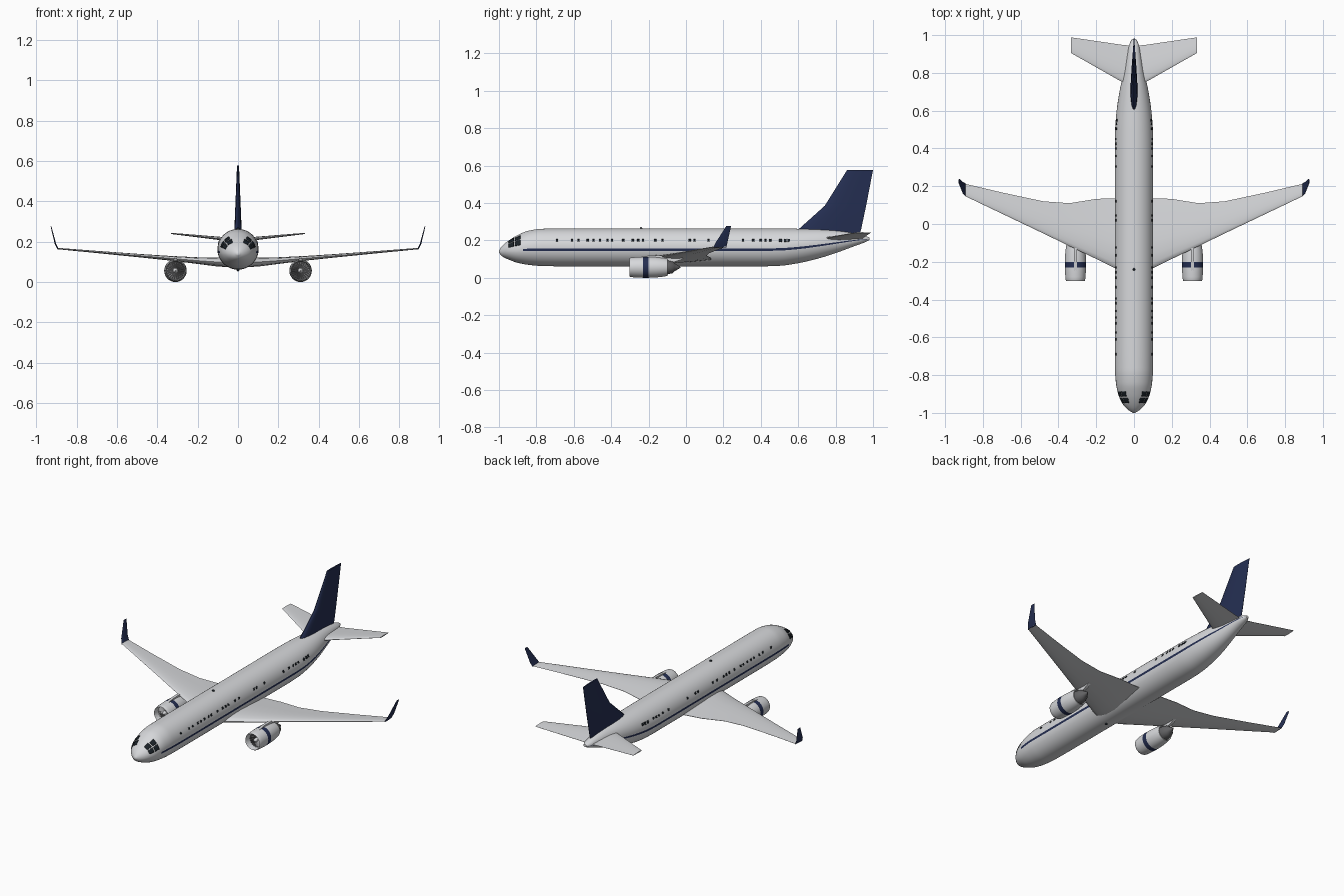
import bpy
from math import sin, cos, pi, radians
from mathutils import Vector

if "Cube" in bpy.data.objects:
    bpy.data.objects.remove(bpy.data.objects["Cube"])


def material(name, color, rough=0.5):
    m = bpy.data.materials.new(name)
    m.use_nodes = True
    m.diffuse_color = (*color, 1)
    bsdf = m.node_tree.nodes["Principled BSDF"]
    bsdf.inputs["Base Color"].default_value = (*color, 1)
    bsdf.inputs["Roughness"].default_value = rough
    return m


WHITE = material("pale grey paint", (0.68, 0.69, 0.71))
NAVY = material("navy paint", (0.018, 0.028, 0.085))
GLASS = material("dark glass", (0.01, 0.015, 0.02))
METAL = material("dark metal", (0.12, 0.12, 0.125))
BLADE = material("fan blade grey", (0.3, 0.3, 0.31))


def make(name, verts, faces, mats, smooth=40, mirror=False, rule=None):
    """Mesh object; rule(face centre, face index) picks the material."""
    me = bpy.data.meshes.new(name)
    me.from_pydata([tuple(v) for v in verts], [], faces)
    ob = bpy.data.objects.new(name, me)
    bpy.context.collection.objects.link(ob)
    for m in mats:
        me.materials.append(m)
    if rule:
        for p in me.polygons:
            p.material_index = rule(p.center, p.index)
    bpy.ops.object.select_all(action="DESELECT")
    ob.select_set(True)
    bpy.context.view_layer.objects.active = ob
    bpy.ops.object.mode_set(mode="EDIT")
    bpy.ops.mesh.select_all(action="SELECT")
    bpy.ops.mesh.normals_make_consistent(inside=False)
    bpy.ops.object.mode_set(mode="OBJECT")
    if smooth:
        bpy.ops.object.shade_smooth_by_angle(angle=radians(smooth))
    if mirror:
        ob.modifiers.new("both sides", "MIRROR")
    return ob


def loft(name, rings, mats, caps=True, **kw):
    """Skin a list of closed rings with equal point counts."""
    n = len(rings[0])
    verts = [v for r in rings for v in r]
    faces = [(i * n + j, i * n + (j + 1) % n, (i + 1) * n + (j + 1) % n, (i + 1) * n + j)
             for i in range(len(rings) - 1) for j in range(n)]
    if caps:
        faces += [tuple(range(n)), tuple(range(len(verts) - n, len(verts)))]
    return make(name, verts, faces, mats, **kw)


# Fuselage stations: y, top z, bottom z, half width
BODY = [(-1.0, .146, .134, .006), (-.985, .168, .116, .03), (-.95, .198, .098, .062),
        (-.9, .228, .08, .084), (-.84, .252, .069, .096), (-.77, .262, .063, .101),
        (-.65, .263, .061, .102), (.4, .263, .061, .102), (.5, .263, .064, .1),
        (.6, .262, .078, .092), (.7, .26, .101, .077), (.8, .253, .132, .056),
        (.9, .238, .169, .036), (.96, .224, .191, .023), (.98, .216, .202, .01)]


def station(y):
    """Smoothly interpolated top, bottom and half width."""
    i = max(k for k in range(len(BODY) - 1) if BODY[k][0] <= y or k == 0)
    a, b = BODY[i], BODY[i + 1]
    p, q = BODY[max(i - 1, 0)], BODY[min(i + 2, len(BODY) - 1)]
    h = b[0] - a[0]
    t = (y - a[0]) / h
    out = []
    for c in (1, 2, 3):
        d = (b[c] - a[c]) / h

        def slope(u, v, w):
            s, e = (v[c] - u[c]) / (v[0] - u[0] or 1), (w[c] - v[c]) / (w[0] - v[0] or 1)
            return 0 if s * e <= 0 else 2 * s * e / (s + e)
        m0 = slope(p, a, b) if i else d
        m1 = slope(a, b, q) if q != b else d
        out.append(a[c] + h * t * (m0 + t * (3 * d - 2 * m0 - m1 + t * (m0 + m1 - 2 * d))))
    return out


def skin(y, deg, lift=0):
    top, bottom, w = station(y)
    a = radians(deg)
    return Vector(((w + lift) * cos(a), y, (top + bottom) / 2 + ((top - bottom) / 2 + lift) * sin(a)))


# Fuselage with a cheat line on one strip of faces per side
SEG = 24
half = [-90 + i * 180 / SEG for i in range(SEG + 1)]
half[SEG // 2 - 1], half[SEG // 2] = -10.5, -3
angles = half + [180 - a for a in half[-2:0:-1]]
ys = [-1, -.997, -.992] + [-.985 + .0125 * i for i in range(19)] + [-.7 + .1 * i for i in range(11)]
ys += [.4 + .025 * i for i in range(24)] + [.98]
strips = (SEG // 2 - 1, len(angles) - SEG // 2)
loft("fuselage", [[skin(y, a) for a in angles] for y in ys], [WHITE, NAVY],
     rule=lambda c, i: int(i % len(angles) in strips and -.87 < c.y < .975))


def panes(name, specs, lift):
    """Thin curved plates on the fuselage: y0, y1, angle0, angle1."""
    verts, faces = [], []
    k = 4
    for y0, y1, a0, a1 in specs:
        o = len(verts)
        for i in range(k + 1):
            for j in range(k + 1):
                verts.append(skin(y0 + (y1 - y0) * i / k, a0 + (a1 - a0) * j / k, lift))
        faces += [(o + i * (k + 1) + j, o + i * (k + 1) + j + 1, o + (i + 1) * (k + 1) + j + 1,
                   o + (i + 1) * (k + 1) + j) for i in range(k) for j in range(k)]
    ob = make(name, verts, faces, [GLASS], mirror=True)
    solid = ob.modifiers.new("thickness", "SOLIDIFY")
    solid.thickness, solid.offset = 0.002, 0


# Cockpit glazing, two rows of panes per side
panes("cockpit_windows", [(-.948, -.921, 14, 37), (-.948, -.921, 42, 66),
                          (-.914, -.886, 14, 36), (-.914, -.886, 40, 60)], .001)

# Cabin windows in loose groups
cabin = [-.69, -.61, -.575, -.525, -.495, -.46, -.42, -.395, -.335, -.285, -.255, -.23,
         -.165, -.125, .02, .045, .12, .305, .36, .4, .425, .45]
panes("cabin_windows", [(y - .006, y + .006, 18.5, 25.5) for y in cabin]
      + [(y - .007, y + .007, 16, 25) for y in (.505, .53, .55)], .001)

# Aerofoil: chord fraction, half thickness fraction
FOIL = [(0, 0), (.02, .2), (.08, .36), (.2, .48), (.38, .5), (.65, .32), (1, .03)]


def blade(name, sections, mat, across="z", **kw):
    """Aerofoil surface through sections: x, leading y, trailing y, z, thickness."""
    loop = FOIL + [(f, -t) for f, t in FOIL[:0:-1]]
    axis = Vector((1, 0, 0)) if across == "x" else Vector((0, 0, 1))
    rings = [[Vector((x, a + (b - a) * f, z)) + axis * t * th for f, t in loop]
             for x, a, b, z, th in sections]
    return loft(name, rings, [mat], **kw)


blade("wings", [(0, -.28, .14, .096, .048), (.1, -.235, .136, .099, .045), (.2, -.185, .133, .106, .033),
                (.34, -.118, .11, .118, .023), (.48, -.05, .12, .13, .017), (.7, .055, .167, .149, .011),
                (.895, .148, .213, .166, .007)], WHITE, mirror=True)
blade("winglets", [(.892, .146, .216, .163, .008), (.905, .16, .222, .19, .007),
                   (.927, .215, .241, .276, .004)], NAVY, across="x", mirror=True)
blade("tailplanes", [(0, .72, .943, .208, .022), (.06, .75, .948, .213, .018),
                     (.333, .905, .988, .241, .006)], WHITE, mirror=True)
blade("tail_fin", [(0, .585, .93, .235, .036), (0, .605, .937, .262, .036), (0, .742, .963, .385, .026),
                   (0, .862, 1.0, .577, .01)], NAVY, across="x")

# Engines
EX, EZ = .31, .056


def turned(name, profile, mats, **kw):
    """Surface of revolution about the engine axis: radius, y."""
    rings = [[(EX + r * cos(2 * pi * k / 32), y, EZ + r * sin(2 * pi * k / 32)) for k in range(32)]
             for r, y in profile]
    return loft(name, rings, mats, mirror=True, **kw)


cowl = [(.036, -.12), (.044, -.262), (.046, -.295), (.0485, -.303), (.051, -.298), (.0535, -.28),
        (.0555, -.24), (.056, -.229), (.056, -.2), (.0545, -.16), (.05, -.12), (.046, -.1),
        (.043, -.1), (.036, -.12)]
turned("engine_cowls", cowl, [WHITE, NAVY], caps=False,
       rule=lambda c, i: int(-.228 < c.y < -.201 and (c.x - EX) ** 2 + (c.z - EZ) ** 2 > .0027))
turned("fan_discs", [(.0445, -.262), (.0445, -.255)], [METAL])
turned("spinners", [(.001, -.29), (.007, -.283), (.013, -.264), (.013, -.258)], [WHITE])
turned("exhaust_cones", [(.04, -.125), (.038, -.1), (.031, -.07), (.022, -.062), (.012, -.045),
                         (.002, -.03)], [METAL])

# Fan blades, twisted quads around the hub
verts, faces = [], []
COUNT = 22
for k in range(COUNT):
    for r, da, y in ((.012, 0, -.268), (.044, .03, -.27), (.044, .19, -.264), (.012, .16, -.264)):
        a = 2 * pi * k / COUNT + da
        verts.append((EX + r * cos(a), y, EZ + r * sin(a)))
    faces.append(tuple(range(4 * k, 4 * k + 4)))
make("fan_blades", verts, faces, [BLADE], smooth=0, mirror=True)

# Pylons joining the engines to the wings
outline = [(-.262, .108), (-.2, .119), (-.1, .121), (.0, .115), (-.03, .095), (-.09, .075), (-.22, .095)]
loft("engine_pylons", [[(EX + s, y, z) for y, z in outline] for s in (-.008, .008)], [WHITE], mirror=True)

# Beacons above and below the body
for name, z in (("upper_beacon", .264), ("lower_beacon", .06)):
    bpy.ops.mesh.primitive_uv_sphere_add(segments=12, ring_count=8, radius=.007, location=(0, -.24, z))
    bpy.context.object.name = name
    bpy.context.object.data.materials.append(GLASS)
    bpy.ops.object.shade_smooth()
